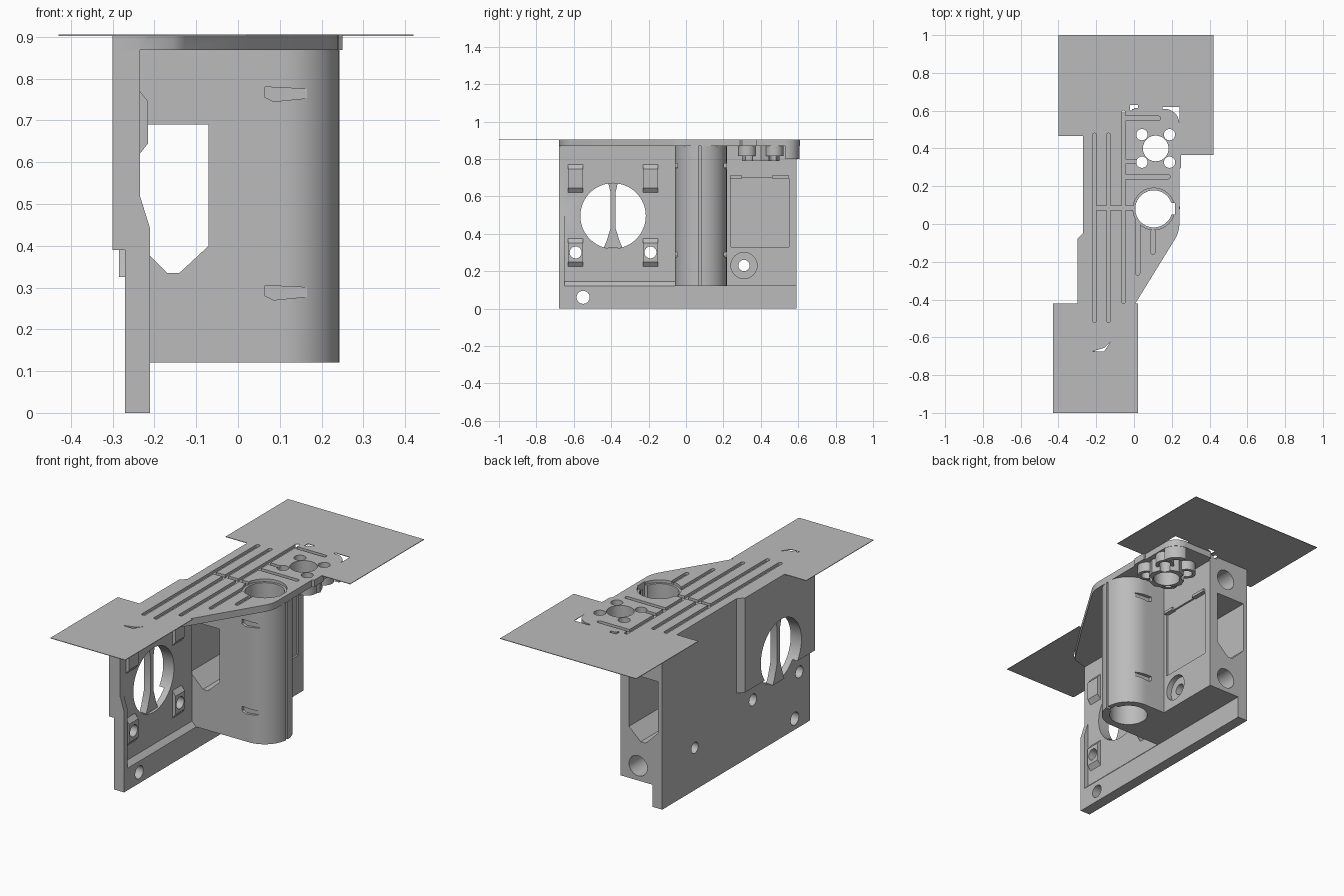
import bpy, bmesh, math
from mathutils import Vector

cube = bpy.data.objects.get("Cube")
if cube:
    bpy.data.objects.remove(cube, do_unlink=True)

grey = bpy.data.materials.new("matte grey")
grey.use_nodes = True
COLOUR = (0.5, 0.5, 0.5, 1)
grey.diffuse_color = COLOUR
grey.node_tree.nodes["Principled BSDF"].inputs["Base Color"].default_value = COLOUR

PLACE = {"x": lambda u, v, w: Vector((w, u, v)),
         "y": lambda u, v, w: Vector((u, w, v)),
         "z": lambda u, v, w: Vector((u, v, w))}


def prism(name, pts, axis, lo, hi):
    """Extrude a flat outline along an axis from lo to hi."""
    bm = bmesh.new()
    base = bm.faces.new([bm.verts.new(PLACE[axis](u, v, lo)) for u, v in pts])
    out = bmesh.ops.extrude_face_region(bm, geom=[base])
    moved = [g for g in out["geom"] if isinstance(g, bmesh.types.BMVert)]
    bmesh.ops.translate(bm, verts=moved, vec=PLACE[axis](0, 0, hi - lo))
    bmesh.ops.recalc_face_normals(bm, faces=bm.faces[:])
    mesh = bpy.data.meshes.new(name)
    bm.to_mesh(mesh)
    bm.free()
    mesh.materials.append(grey)
    ob = bpy.data.objects.new(name, mesh)
    bpy.context.scene.collection.objects.link(ob)
    return ob


def box(name, x, y, z):
    return prism(name, [(x[0], y[0]), (x[1], y[0]), (x[1], y[1]), (x[0], y[1])], "z", *z)


def arc(cu, cv, r, a0, a1, n=24):
    angles = [math.radians(a0 + (a1 - a0) * i / n) for i in range(n + 1)]
    return [(cu + r * math.cos(a), cv + r * math.sin(a)) for a in angles]


def rod(name, u, v, r, axis, lo, hi, n=40):
    return prism(name, arc(u, v, r, 0, 360, n)[:-1], axis, lo, hi)


def combine(target, parts, operation):
    """Boolean each part into the target, then remove it."""
    for part in parts:
        mod = target.modifiers.new("cut", "BOOLEAN")
        mod.operation, mod.solver, mod.object = operation, "EXACT", part
        bpy.context.view_layer.update()
        graph = bpy.context.evaluated_depsgraph_get()
        mesh = bpy.data.meshes.new_from_object(target.evaluated_get(graph))
        target.modifiers.clear()
        target.data = mesh
        bpy.data.objects.remove(part, do_unlink=True)


def slot(x0, y0, x1, y1, r=0.011):
    """Round-ended groove cutter in the top surface."""
    if x0 == x1:
        pts = arc(x0, y0, r, 180, 360, 8) + arc(x1, y1, r, 0, 180, 8)
    else:
        pts = arc(x0, y0, r, 90, 270, 8) + arc(x1, y1, r, -90, 90, 8)
    return prism("groove", pts, "z", TOP - 0.014, TOP + 0.02)


TOP, UNDER, FLOOR = 0.905, 0.868, 0.12
BORE = (0.105, 0.08)
SHAFT = (0.115, 0.40)
SCREWS = [(SHAFT[0] + sx * 0.073, SHAFT[1] + sy * 0.073) for sx in (-1, 1) for sy in (-1, 1)]
CLIP_Y = (-0.59, -0.19)


def tunnel():
    return prism("tunnel", [(-0.245, 0.69), (-0.245, 0.41), (-0.17, 0.335), (-0.14, 0.335),
                            (-0.07, 0.40), (-0.07, 0.69)], "y", -0.1, 0.7)


def bolt_hole():
    return rod("bolt_hole", 0.31, 0.23, 0.03, "x", -0.4, 0.1, 24)


# Side wall with its thicker outer pad and inner rim
wall = box("side_wall", (-0.27, -0.235), (-0.68, 0.59), (0, UNDER))
pad = prism("pad", [(-0.30, -0.68), (-0.26, -0.68), (-0.26, -0.05), (-0.27, -0.05),
                    (-0.30, -0.08)], "z", 0.39, UNDER)
foot = prism("foot", [(-0.25, 0), (-0.21, 0), (-0.21, FLOOR), (-0.235, 0.145),
                      (-0.25, 0.145)], "y", -0.68, 0.59)
rim = prism("rim", [(-0.25, 0.05), (-0.21, 0.05), (-0.21, 0.44), (-0.235, 0.52),
                    (-0.25, 0.52)], "y", -0.68, -0.65)
clips = [prism("clip", [(-0.25, z + 0.075), (-0.235, z + 0.075), (-0.215, z + 0.05),
                        (-0.215, z - 0.05), (-0.235, z - 0.075), (-0.25, z - 0.075)],
               "y", y - 0.04, y + 0.04) for y in CLIP_Y for z in (0.30, 0.695)]
combine(wall, [pad, foot, rim] + clips, "UNION")
holes = [rod("hole", y, 0.30, 0.032, "x", -0.4, -0.1, 24) for y in CLIP_Y]
holes += [rod("hole", -0.55, 0.06, 0.035, "x", -0.4, -0.1, 24), bolt_hole(),
          rod("window", -0.39, 0.495, 0.175, "x", -0.4, -0.1, 64)]
rear_tunnel = tunnel()
rear_tunnel.location.y = 0.04
combine(wall, holes + [rear_tunnel], "DIFFERENCE")

# Flared bar across the round window
half = [(0.05, 0.325), (0.035, 0.36), (0.013, 0.43), (0.013, 0.62), (0.025, 0.67)]
prism("window_bar", [(-0.39 + w, z) for w, z in half] +
      [(-0.39 - w, z) for w, z in reversed(half)], "x", -0.285, -0.245)

# Tower: hollow rounded column joined to a rear box
tower = prism("tower", [(-0.235, -0.06)] + arc(*BORE, 0.138, -90, 90, 40) +
              [(-0.02, 0.218), (-0.02, 0.59), (-0.235, 0.59)], "z", FLOOR, UNDER)
cuts = [tunnel(), bolt_hole(),
        rod("bore", *BORE, 0.098, "z", 0, 1, 64),
        box("slit", (0.18, 0.3), (0.066, 0.08), (0, 1)),
        box("key", (0.15, 0.216), (0.05, 0.11), (0, 1)),
        rod("bolt_recess", 0.31, 0.23, 0.07, "x", -0.05, 0.1, 32),
        box("panel", (-0.03, 0.1), (0.24, 0.55), (0.33, 0.70))]
cuts += [rod("rear_hole", -0.125, z, 0.055, "y", 0.42, 0.7, 32) for z in (0.20, 0.79)]
# Strap slots, front and back of the column
for z in (0.27, 0.745):
    profile = [(0.065, z + 0.01), (0.085, z), (0.165, z + 0.008), (0.165, z + 0.03),
               (0.065, z + 0.035)]
    cuts += [prism("strap_slot", profile, "y", -0.1, -0.043),
             prism("strap_slot", profile, "y", 0.20, 0.26)]
combine(tower, cuts, "DIFFERENCE")

# Ledges above the rear box panel
for y0, y1 in ((0.235, 0.30), (0.46, 0.55)):
    box("panel_ledge", (-0.03, -0.005), (y0, y1), (0.695, 0.71))

# Top plate with the two thin sheets
plate = prism("top_plate", [(-0.30, -0.68), (-0.24, -0.68), (-0.155, -0.655), (-0.13, -0.63),
                            (0.02, -0.40)] + arc(0.09, 0.0, 0.15, -33, 0, 10) +
              [(0.24, 0.29), (0.25, 0.30), (0.25, 0.38), (0.24, 0.38)] +
              arc(0.16, 0.53, 0.08, 0, 90, 12) +
              [(-0.01, 0.61), (-0.01, 0.59), (-0.27, 0.59), (-0.27, -0.05), (-0.30, -0.08)],
              "z", UNDER, TOP)
front_sheet = box("front_sheet", (-0.43, 0.02), (-1, -0.42), (TOP - 0.003, TOP))
rear_sheet = prism("rear_sheet", [(-0.40, 0.465), (-0.1, 0.465), (0.0, 0.365), (0.42, 0.365),
                                  (0.42, 1), (-0.40, 1)], "z", TOP - 0.003, TOP)
combine(front_sheet, [prism("gap", [(-0.22, -0.676), (-0.16, -0.676), (-0.125, -0.625),
                                    (-0.16, -0.64)], "z", 0.8, 1)], "DIFFERENCE")
combine(rear_sheet, [box("gap", (0.15, 0.24), (0.52, 0.62), (0.8, 1)),
                     prism("gap", [(-0.02, 0.60), (0.0, 0.60), (0.0, 0.615), (0.02, 0.615),
                                   (0.02, 0.63), (-0.02, 0.63)], "z", 0.8, 1)], "DIFFERENCE")
combine(plate, [front_sheet, rear_sheet], "UNION")

# Grooves and openings in the top
grooves = [slot(x, y0, x, y1) for x, y0, y1 in (
    (-0.21, -0.51, 0.47), (-0.135, -0.51, 0.47), (-0.055, -0.41, 0.59),
    (0.02, -0.26, 0.03), (0.10, -0.15, -0.04))]
grooves += [slot(x0, y, x1, y) for y, x0, x1 in (
    (0.085, -0.21, 0.0), (0.56, -0.055, 0.13), (0.33, -0.055, 0.03), (0.25, -0.055, 0.18))]
openings = [rod("bore", *BORE, 0.098, "z", 0.8, 1, 64),
            rod("countersink", *BORE, 0.11, "z", TOP - 0.015, 1, 64),
            box("key", (0.15, 0.216), (0.05, 0.11), (0.8, 1)),
            rod("shaft", *SHAFT, 0.068, "z", 0.8, 1)]
openings += [rod("screw", x, y, 0.03, "z", 0.8, 1, 24) for x, y in SCREWS]
combine(plate, grooves + openings, "DIFFERENCE")

# Shaft mount hanging below the plate: octagonal boss with four ears
mount = rod("shaft_mount", *SHAFT, 0.10, "z", 0.79, UNDER + 0.002, 8)
combine(mount, [rod("ear", x, y, 0.048, "z", 0.815, UNDER + 0.002, 24) for x, y in SCREWS],
        "UNION")
combine(mount, [rod("shaft", *SHAFT, 0.068, "z", 0.7, 1)] +
        [rod("screw", x, y, 0.03, "z", 0.7, 1, 24) for x, y in SCREWS], "DIFFERENCE")

# Curved lip under the rear corner of the plate
prism("corner_lip", arc(0.16, 0.53, 0.078, 0, 90, 12) + arc(0.16, 0.53, 0.05, 90, 0, 12),
      "z", 0.80, UNDER + 0.002)

# Smooth the round faces and keep edges crisp
bpy.ops.object.select_all(action="DESELECT")
for ob in bpy.context.scene.objects:
    if ob.type == "MESH":
        ob.select_set(True)
        bpy.context.view_layer.objects.active = ob
bpy.ops.object.shade_smooth_by_angle(angle=math.radians(30))
